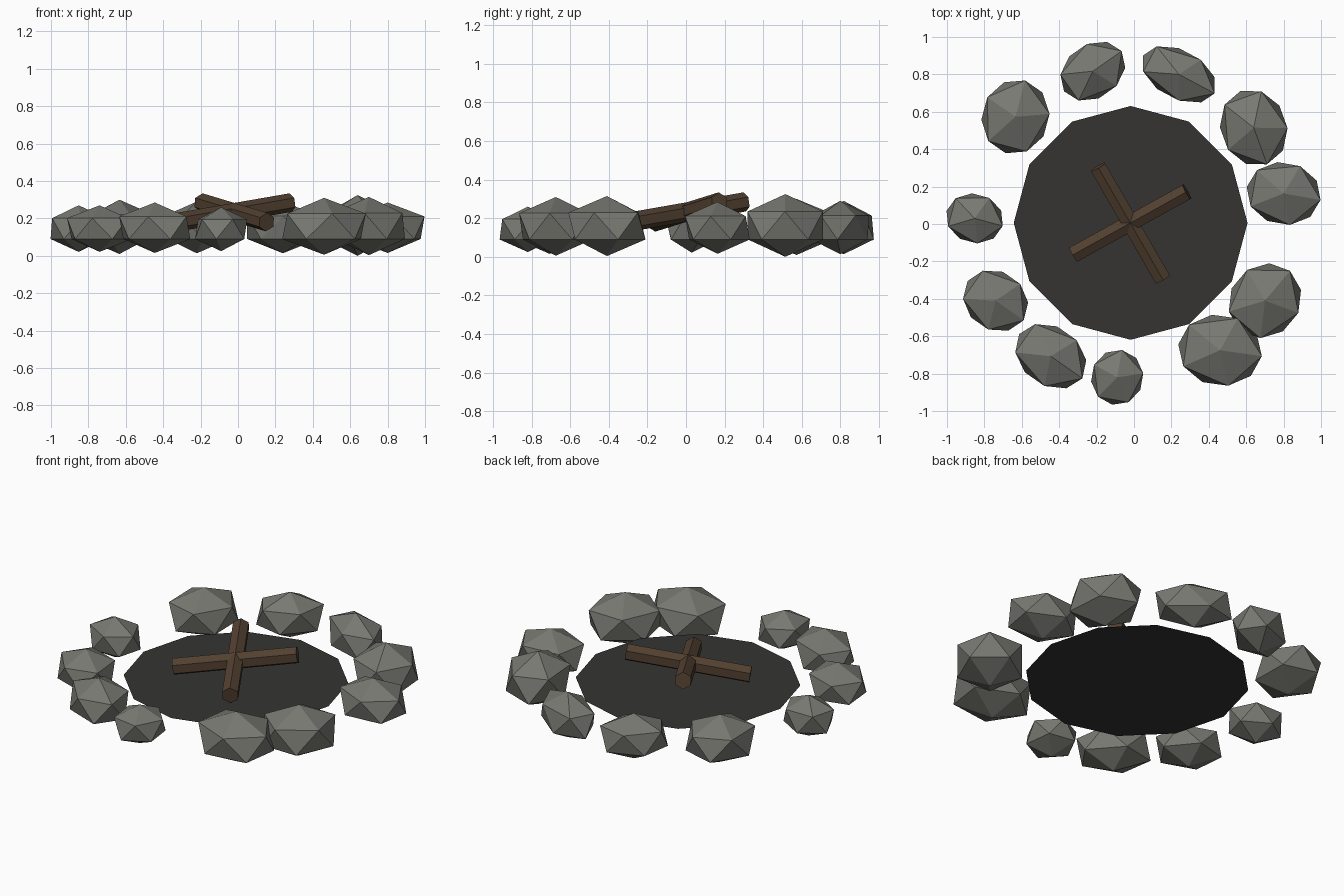
import bpy, bmesh
from math import radians
from mathutils import Matrix

if "Cube" in bpy.data.objects:
    bpy.data.objects.remove(bpy.data.objects["Cube"])


def material(name, rgb):
    m = bpy.data.materials.new(name)
    m.diffuse_color = (*rgb, 1)
    m.use_nodes = True
    m.node_tree.nodes["Principled BSDF"].inputs["Base Color"].default_value = m.diffuse_color
    return m


def add_object(name, bm, mat, matrix):
    bm.transform(matrix)
    me = bpy.data.meshes.new(name)
    bm.to_mesh(me)
    bm.free()
    me.materials.append(mat)
    ob = bpy.data.objects.new(name, me)
    bpy.context.collection.objects.link(ob)
    return ob


STONE = material("stone_grey", (0.19, 0.19, 0.17))
ASH = material("ash_dark", (0.035, 0.034, 0.032))
WOOD = material("charred_wood", (0.085, 0.052, 0.03))

# Ring of stones: x, y, half length, half width, direction of length, top height
stones = [
    (-0.22, 0.817, 0.185, 0.142, 35, 0.30),
    (0.24, 0.80, 0.213, 0.128, -28, 0.30),
    (0.64, 0.515, 0.205, 0.175, -70, 0.335),
    (0.80, 0.163, 0.197, 0.165, -10, 0.295),
    (0.70, -0.41, 0.205, 0.185, 50, 0.325),
    (0.46, -0.675, 0.222, 0.188, -8, 0.32),
    (-0.09, -0.82, 0.146, 0.138, 80, 0.27),
    (-0.445, -0.707, 0.203, 0.155, -35, 0.295),
    (-0.74, -0.41, 0.180, 0.154, -35, 0.28),
    (-0.852, 0.03, 0.153, 0.130, -15, 0.28),
    (-0.634, 0.573, 0.198, 0.178, 75, 0.31),
]
for i, (x, y, a, b, deg, top) in enumerate(stones):
    h = (top - 0.1) / 1.447          # the lower corners all sit at z = 0.1
    bm = bmesh.new()
    bmesh.ops.create_icosphere(bm, subdivisions=1, radius=1)
    add_object(f"stone_{i + 1}", bm, STONE,
               Matrix.Translation((x, y, top - h))
               @ Matrix.Rotation(radians(deg), 4, 'Z')
               @ Matrix.Diagonal((a / 0.88, b / 0.88, h, 1)))

# Flat twelve-sided ash bed
bm = bmesh.new()
bmesh.ops.create_circle(bm, cap_ends=True, segments=12, radius=0.625)
add_object("ash_bed", bm, ASH, Matrix.Translation((-0.018, 0.006, 0.13)))

# Two crossed, tilted six-sided logs; angle points to the raised end
for i, deg in enumerate((29, 120)):
    bm = bmesh.new()
    bmesh.ops.create_cone(bm, cap_ends=True, segments=6,
                          radius1=0.05, radius2=0.05, depth=0.7)
    add_object(f"log_{i + 1}", bm, WOOD,
               Matrix.Translation((-0.02, 0.005, 0.2425))
               @ Matrix.Rotation(radians(deg - 90), 4, 'Z')
               @ Matrix.Rotation(radians(90 + 8.6), 4, 'X'))

# Rest the lowest stone on the ground
bpy.context.view_layer.update()
low = min(v.co.z for o in bpy.data.objects for v in o.data.vertices)
for o in bpy.data.objects:
    o.data.transform(Matrix.Translation((0, 0, -low)))
